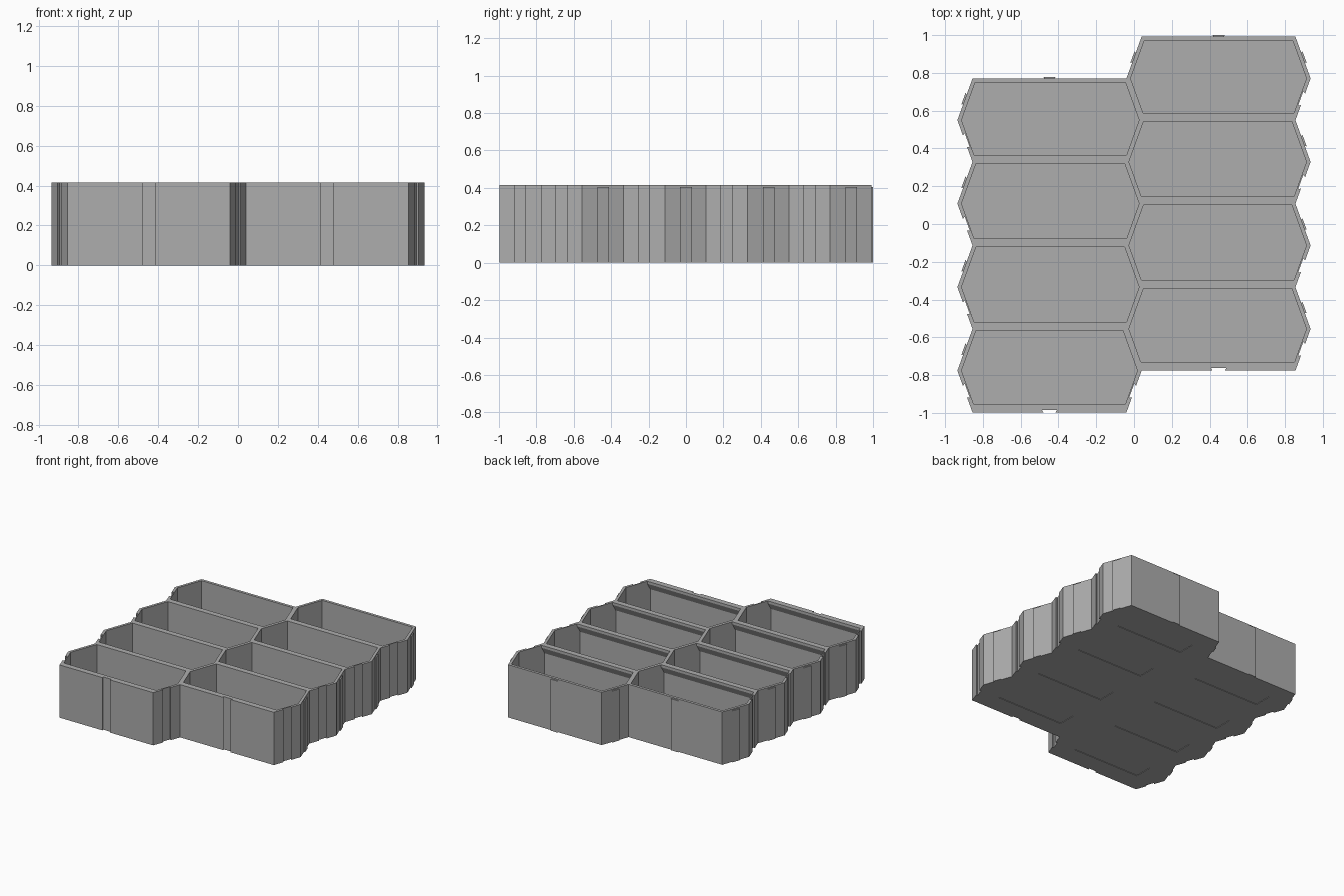
import bpy, bmesh
from mathutils import Vector

if "Cube" in bpy.data.objects:
    bpy.data.objects.remove(bpy.data.objects["Cube"])

C, F, T, H = 0.4475, 0.4075, 0.4875, 0.221   # column offset, half flat, half tip, half depth
FRONT, TOP, FLOOR = -0.9975, 0.415, 0.03
LEFT = [FRONT + H + 2 * H * i for i in range(4)]
RIGHT = [y + H for y in LEFT]

grey = bpy.data.materials.new("plain grey")
grey.use_nodes = True
colour = (0.42, 0.42, 0.42, 1)
grey.diffuse_color = colour
grey.node_tree.nodes["Principled BSDF"].inputs["Base Color"].default_value = colour


def loft(bm, rings):
    """Closed solid through matching rings, bottom to top, anticlockwise."""
    loops = [[bm.verts.new(p) for p in ring] for ring in rings]
    n = len(loops[0])
    for a, b in zip(loops, loops[1:]):
        for i in range(n):
            j = (i + 1) % n
            bm.faces.new((a[i], a[j], b[j], b[i]))
    bm.faces.new(loops[0][::-1])
    bm.faces.new(loops[-1])


def prism(bm, outline, z0, z1):
    loft(bm, [[(p[0], p[1], z) for p in outline] for z in (z0, z1)])


def finish(bm, name):
    bmesh.ops.recalc_face_normals(bm, faces=bm.faces)
    mesh = bpy.data.meshes.new(name)
    bm.to_mesh(mesh)
    bm.free()
    mesh.materials.append(grey)
    obj = bpy.data.objects.new(name, mesh)
    bpy.context.collection.objects.link(obj)
    return obj


# Outer boundary of the two staggered columns
corners = [(-C - F, FRONT), (-C + F, FRONT), (C - F, FRONT + H), (C + F, FRONT + H)]
for y in RIGHT:
    corners += [(C + T, y), (C + F, y + H)]
corners += [(C - F, RIGHT[-1] + H), (C - T, RIGHT[-1]), (-C - F, LEFT[-1] + H)]
for y in reversed(LEFT):
    corners += [(-C - T, y), (-C - F, y - H)]
corners.pop()

# Dovetails: slots on edges facing forward, tabs on edges facing back
outline, tabs = [], bmesh.new()
for i, p in enumerate(corners):
    a, b = Vector(p), Vector(corners[(i + 1) % len(corners)])
    along = (b - a).normalized()
    out = Vector((along.y, -along.x))
    mid = (a + b) / 2
    outline.append(a)
    if out.y < 0:
        d = -0.013 * out
        outline += [mid - 0.032 * along, mid - 0.04 * along + d,
                    mid + 0.04 * along + d, mid + 0.032 * along]
    else:
        d = 0.0087 * out
        prism(tabs, [mid - 0.027 * along, mid - 0.033 * along + d,
                     mid + 0.033 * along + d, mid + 0.027 * along][::-1], 0, 0.405)

body = bmesh.new()
prism(body, outline, 0, TOP)
tray = finish(body, "hexagonal_tray")
finish(tabs, "dovetail_tabs")


def pocket_ring(cx, cy, left, right, back, front, z):
    """Inner hexagon with its own wall thickness on each side."""
    slope = (T - F) / H
    yb, yf = H - back, H - front
    l, r = T - left, T - right
    pts = [(-l + slope * yf, -yf), (r - slope * yf, -yf), (r, 0),
           (r - slope * yb, yb), (-l + slope * yb, yb), (-l, 0)]
    return [(cx + x, cy + y, z) for x, y in pts]


# Pockets with a chamfered lip along the front wall, and shallow base panels
cut = bmesh.new()
for side, rows in ((-1, LEFT), (1, RIGHT)):
    for i, y in enumerate(rows):
        exposed = (side < 0 and i == 0) or (side > 0 and i == 3)
        outer, inner = 0.022, 0.022 if exposed else 0.013
        left, right = (outer, inner) if side < 0 else (inner, outer)
        back = 0.022 if i == 3 else 0.007
        wall, lip = (0.02, 0.045) if i == 0 else (0.012, 0.037)
        loft(cut, [pocket_ring(side * C, y, left, right, back, front, z)
                   for front, z in ((wall, FLOOR), (wall, 0.345), (lip, 0.395), (lip, TOP + 0.05))])
        x = side * C
        prism(cut, [(x - 0.29, y - 0.07), (x + 0.29, y - 0.07),
                    (x + 0.29, y + 0.07), (x - 0.29, y + 0.07)], -0.05, 0.004)
cutter = finish(cut, "pocket_cutter")
cutter.hide_render = True

mod = tray.modifiers.new("pockets", "BOOLEAN")
mod.operation, mod.solver, mod.object = "DIFFERENCE", "EXACT", cutter
bpy.context.view_layer.objects.active = tray
bpy.ops.object.modifier_apply(modifier=mod.name)
bpy.data.objects.remove(cutter)
